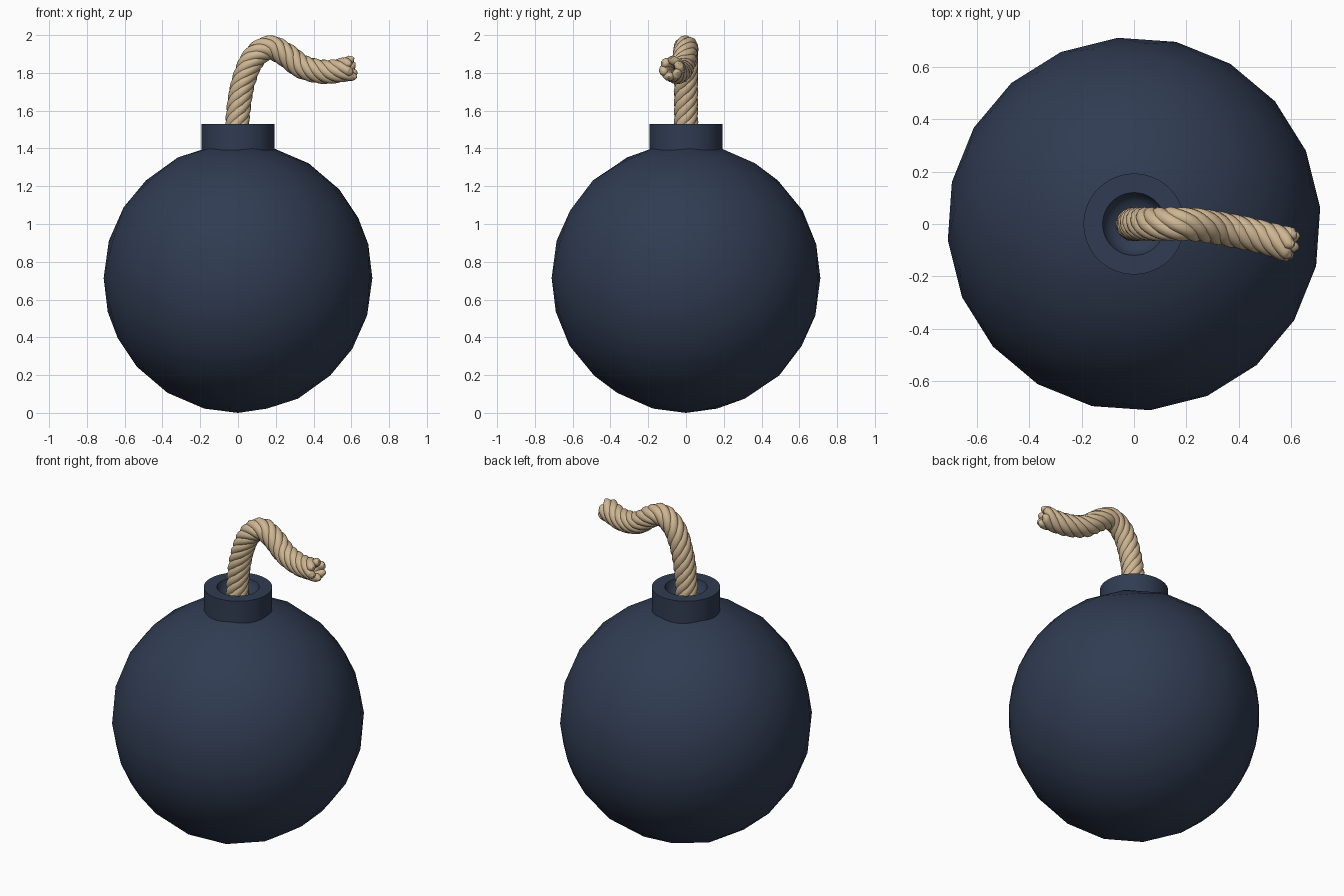
import bpy, bmesh, math, random
from mathutils import Vector, Matrix

if "Cube" in bpy.data.objects:
    bpy.data.objects.remove(bpy.data.objects["Cube"])

random.seed(4)


def material(name, rgb):
    m = bpy.data.materials.new(name)
    m.diffuse_color = (*rgb, 1)
    m.use_nodes = True
    m.node_tree.nodes["Principled BSDF"].inputs["Base Color"].default_value = m.diffuse_color
    return m


iron = material("dark_iron", (0.03, 0.045, 0.085))
hemp = material("hemp", (0.62, 0.47, 0.29))

# Round body
bpy.ops.mesh.primitive_ico_sphere_add(subdivisions=3, radius=0.714, location=(0, 0, 0.714),
                                      rotation=(0, 0, math.radians(5)))
body = bpy.context.object
body.name = "body"
body.data.materials.append(iron)
bpy.ops.object.shade_smooth()

# Collar with a dished hole, turned from a profile
profile = [(0, 1.36), (0.193, 1.36), (0.193, 1.53), (0.12, 1.53),
           (0.112, 1.505), (0.09, 1.48), (0.05, 1.467), (0, 1.465)]
bm = bmesh.new()
verts = [bm.verts.new((r, 0, z)) for r, z in profile]
edges = [bm.edges.new(pair) for pair in zip(verts, verts[1:])]
bmesh.ops.spin(bm, geom=verts + edges, cent=(0, 0, 0), axis=(0, 0, 1),
               angle=math.tau, steps=48)
bmesh.ops.remove_doubles(bm, verts=bm.verts, dist=1e-4)
bmesh.ops.recalc_face_normals(bm, faces=bm.faces)
mesh = bpy.data.meshes.new("collar")
bm.to_mesh(mesh)
bm.free()
collar = bpy.data.objects.new("collar", mesh)
bpy.context.collection.objects.link(collar)
mesh.materials.append(iron)
bpy.ops.object.select_all(action='DESELECT')
collar.select_set(True)
bpy.context.view_layer.objects.active = collar
bpy.ops.object.shade_smooth_by_angle(angle=math.radians(35))

# Fuse centre line, smoothed through a few points
keys = [Vector(p) for p in [(-0.01, 0, 1.36), (-0.005, 0, 1.46), (0, 0, 1.58), (0.025, 0, 1.74),
                            (0.08, 0, 1.875), (0.165, 0, 1.934), (0.25, -0.005, 1.898),
                            (0.345, -0.02, 1.83), (0.47, -0.045, 1.805),
                            (0.60, -0.08, 1.825), (0.72, -0.11, 1.85)]]
path = []
for a, b, c, d in zip(keys, keys[1:], keys[2:], keys[3:]):
    for i in range(16):
        t = i / 16
        path.append(0.5 * (2 * b + (c - a) * t + (2 * a - 5 * b + 4 * c - d) * t * t
                           + (3 * b - a - 3 * c + d) * t ** 3))
path.append(keys[-2])

# Frames carried along the path without extra twist
frames, dist = [], [0]
normal = Vector((1, 0, 0))
for i, p in enumerate(path):
    tan = (path[min(i + 1, len(path) - 1)] - path[max(i - 1, 0)]).normalized()
    normal = (normal - tan * normal.dot(tan)).normalized()
    frames.append((tan, normal.copy(), tan.cross(normal)))
    if i:
        dist.append(dist[-1] + (p - path[i - 1]).length)

# Twisted fuse strands, fraying at the tip
STRANDS, PITCH, ORBIT, THICK = 6, 0.32, 0.037, 0.028
for s in range(STRANDS):
    pts = []
    for p, (tan, n, b), d in zip(path, frames, dist):
        ang = math.tau * (s / STRANDS + d / PITCH)
        fray = max(0, 1 - (dist[-1] - d) / 0.06)
        r = ORBIT + 0.008 * fray
        pts.append((p + (n * math.cos(ang) + b * math.sin(ang)) * r, 1 - 0.15 * fray))
    out = (n * math.cos(ang) + b * math.sin(ang))
    tip = random.uniform(0.01, 0.04)
    pts.append((pts[-1][0] + tan * tip * 0.6 + out * 0.004, 0.6))
    pts.append((pts[-1][0] + tan * tip * 0.4 + out * 0.004, 0.2))
    cu = bpy.data.curves.new("fuse_strand", 'CURVE')
    cu.dimensions = '3D'
    cu.bevel_depth = THICK
    cu.bevel_resolution = 3
    cu.use_fill_caps = True
    sp = cu.splines.new('POLY')
    sp.points.add(len(pts) - 1)
    for q, (co, rad) in zip(sp.points, pts):
        q.co = (*co, 1)
        q.radius = rad
    sp.use_smooth = True
    cu.materials.append(hemp)
    strand = bpy.data.objects.new(f"fuse_strand_{s + 1}", cu)
    bpy.context.collection.objects.link(strand)
    bpy.ops.object.select_all(action='DESELECT')
    strand.select_set(True)
    bpy.context.view_layer.objects.active = strand
    bpy.ops.object.convert(target='MESH')
